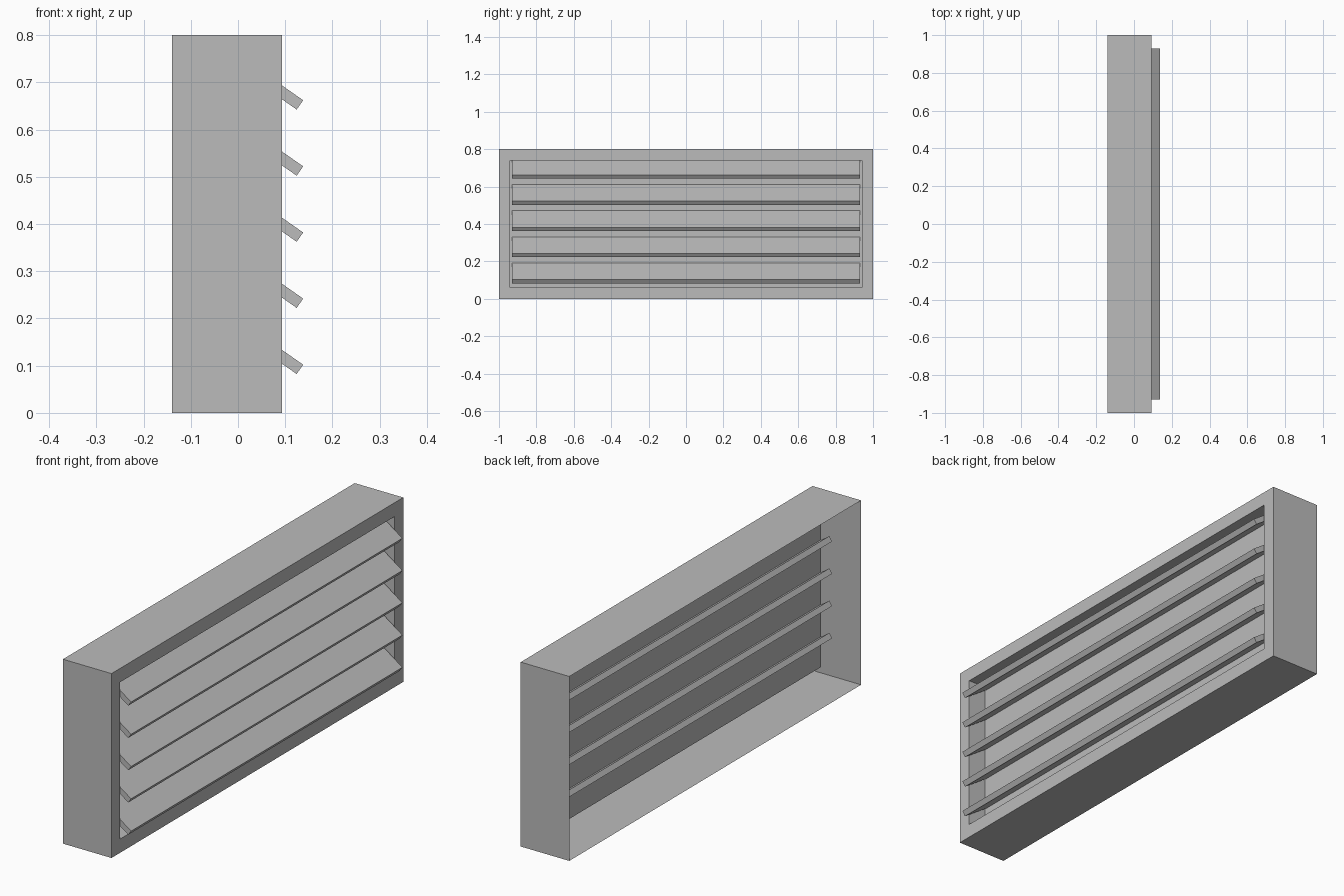
import bpy, bmesh
from math import radians, sin, cos
from mathutils import Matrix, Vector

cube = bpy.data.objects.get("Cube")
if cube:
    bpy.data.objects.remove(cube, do_unlink=True)

grey = bpy.data.materials.new("plain_grey")
grey.use_nodes = True
colour = (0.5, 0.5, 0.5, 1)
grey.diffuse_color = colour
grey.node_tree.nodes["Principled BSDF"].inputs["Base Color"].default_value = colour

BACK, FRONT, RECESS = -0.14, 0.093, 0.01
HEIGHT, BORDER = 0.8, 0.06


def box(name, size, matrix):
    """Make a box object and return it with its open bmesh."""
    mesh = bpy.data.meshes.new(name)
    obj = bpy.data.objects.new(name, mesh)
    bpy.context.collection.objects.link(obj)
    mesh.materials.append(grey)
    bm = bmesh.new()
    bmesh.ops.create_cube(bm, size=1, matrix=matrix @ Matrix.Diagonal((*size, 1)))
    return obj, bm


def finish(obj, bm):
    bm.to_mesh(obj.data)
    bm.free()


# Housing: open-backed box whose grille side is inset and pushed inwards
housing, bm = box("vent_housing", (FRONT - BACK, 2, HEIGHT),
                  Matrix.Translation(((FRONT + BACK) / 2, 0, HEIGHT / 2)))
bm.normal_update()
rear = min(bm.faces, key=lambda f: f.normal.x)
bmesh.ops.delete(bm, geom=[rear], context='FACES_ONLY')
face = max(bm.faces, key=lambda f: f.normal.x)
bmesh.ops.inset_region(bm, faces=[face], thickness=BORDER, use_even_offset=True)
recessed = bmesh.ops.extrude_face_region(bm, geom=[face])["geom"]
bmesh.ops.delete(bm, geom=[face], context='FACES_ONLY')
for v in recessed:
    if isinstance(v, bmesh.types.BMVert):
        v.co.x = RECESS
finish(housing, bm)

# Louvres: five tilted slats passing through the recessed panel
TILT, LENGTH, THICK = radians(35), 0.213, 0.024
along = Vector((cos(TILT), 0, -sin(TILT)))
normal = Vector((sin(TILT), 0, cos(TILT)))
for i in range(5):
    tip = Vector((0.138, 0, 0.102 + 0.14 * i))
    centre = tip - along * LENGTH / 2 - normal * THICK / 2
    slat, bm = box(f"louvre_{i + 1}", (LENGTH, 1.86, THICK),
                   Matrix.Translation(centre) @ Matrix.Rotation(TILT, 4, 'Y'))
    finish(slat, bm)
